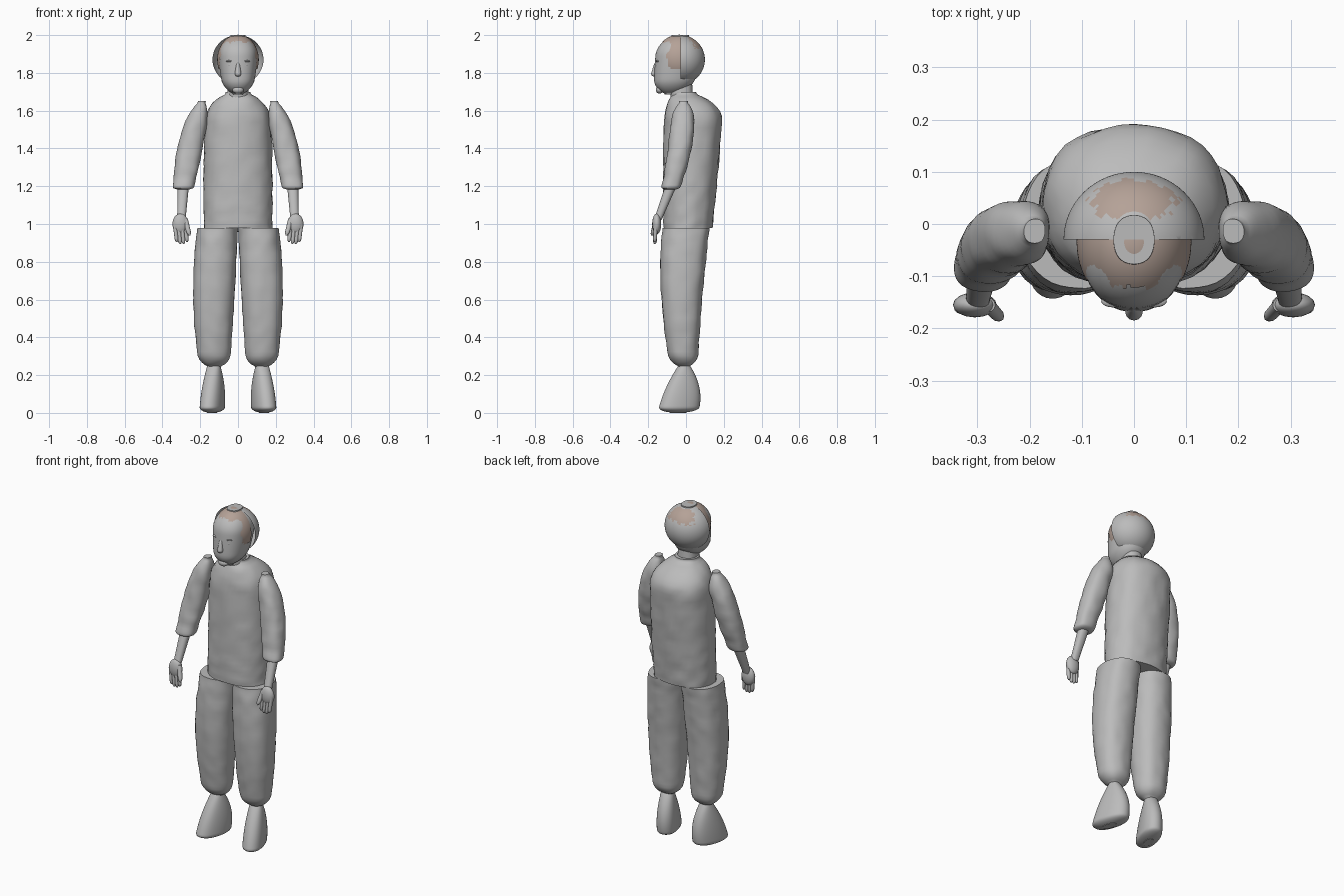
import bpy, bmesh, math
from mathutils import Vector, noise

cube = bpy.data.objects.get("Cube")
if cube:
    bpy.data.objects.remove(cube, do_unlink=True)


def material(name, rgb):
    mat = bpy.data.materials.new(name)
    mat.use_nodes = True
    mat.diffuse_color = (*rgb, 1)
    mat.node_tree.nodes["Principled BSDF"].inputs["Base Color"].default_value = (*rgb, 1)
    return mat


GREY = material("plain grey", (.5, .5, .5))
BROWN = material("hair brown", (.46, .36, .31))


def finish(name, bm):
    """Turn the bmesh into a smooth shaded object."""
    bmesh.ops.recalc_face_normals(bm, faces=bm.faces)
    mesh = bpy.data.meshes.new(name)
    bm.to_mesh(mesh)
    bm.free()
    mesh.materials.append(GREY)
    mesh.materials.append(BROWN)
    part = bpy.data.objects.new(name, mesh)
    bpy.context.collection.objects.link(part)
    bpy.ops.object.select_all(action="DESELECT")
    bpy.context.view_layer.objects.active = part
    part.select_set(True)
    bpy.ops.object.shade_smooth_by_angle(angle=math.radians(50))
    return part


def through(rows, z):
    """Smooth curve through a few rows, each one led by its height."""
    total = Vector.Fill(4, 0)
    for row in rows:
        weight = math.prod((z - other[0]) / (row[0] - other[0])
                           for other in rows if other is not row)
        total = total + Vector(row[1:]) * weight
    return total


def rounding(distance, reach):
    """Quarter-ellipse scale that closes the end of a loft."""
    if distance >= reach:
        return 1
    gap = 1 - max(distance / reach, .08)
    return math.sqrt(1 - gap * gap)


def loft(name, *rows, ends=(0, 0), side=1, lean=0, wrinkle=0, segments=40, levels=32):
    """Stack rounded rings; a row is height, centre x, centre y, half width, half depth."""
    bm = bmesh.new()
    bottom, top = rows[0][0], rows[-1][0]
    rings = []
    for level in range(levels + 1):
        z = bottom + (top - bottom) * (1 - math.cos(math.pi * level / levels)) / 2
        x, y, width, depth = through(rows, z)
        scale = rounding(z - bottom, ends[0]) * rounding(top - z, ends[1])
        y += lean * (1 - scale)
        ring = []
        for k in range(segments):
            angle = math.tau * k / segments
            out = Vector((math.cos(angle), math.sin(angle), 0))
            # Slightly squared ring
            out /= (out.x ** 4 + out.y ** 4) ** .06
            point = Vector((x + out.x * width * scale, y + out.y * depth * scale, z))
            point += out * wrinkle * noise.noise(point * 18)
            ring.append(bm.verts.new((side * point.x, point.y, z)))
        rings.append(ring)
    for low, high in zip(rings, rings[1:]):
        for k in range(segments):
            bm.faces.new((low[k - 1], low[k], high[k], high[k - 1]))
    bm.faces.new(rings[0])
    bm.faces.new(rings[-1])
    return finish(name, bm)


def ellipsoid(loc, size, detail):
    bm = bmesh.new()
    bmesh.ops.create_uvsphere(bm, u_segments=detail, v_segments=detail, radius=1)
    bmesh.ops.scale(bm, vec=size, verts=bm.verts)
    bmesh.ops.translate(bm, vec=loc, verts=bm.verts)
    return bm


def ball(name, loc, size):
    return finish(name, ellipsoid(loc, size, 16))


def hair(name, loc, size, keep, brown):
    """Ellipsoid shell cut down and coloured by rules on the face centres."""
    bm = ellipsoid(loc, size, 64)
    bmesh.ops.bisect_plane(bm, geom=bm.verts[:] + bm.edges[:] + bm.faces[:],
                           plane_co=(0, -.03, 0), plane_no=(0, 1, 0))
    lost = [face for face in bm.faces if not keep(face.calc_center_median())]
    bmesh.ops.delete(bm, geom=lost, context="FACES")
    for face in bm.faces:
        face.material_index = int(brown(face.calc_center_median()))
    return finish(name, bm)


# Rules for the edges of the hair
def behind_ears(p):
    return p.y > -.03 and p.z > 1.76


def crown_patch(p):
    reach = Vector((p.x / 2, p.y - .045)).length
    return p.z > 1.9 and reach < .04 + .01 * noise.noise(p * 90)


def fringe(p):
    hairline = -.12 + max(0, 1.93 - p.z) / 3 + .01 * noise.noise(p * 90)
    return p.z > 1.82 and hairline < p.y < -.03


# Tunic and neck
loft("tunic", (.98, 0, .01, .18, .13), (1.4, 0, .03, .18, .15), (1.7, 0, .045, .17, .155),
     ends=(0, .16), lean=-.09, wrinkle=.006)
loft("neck", (1.64, 0, -.02, .06, .06), (1.78, 0, -.03, .05, .06))

# Head and face
loft("head", (1.685, 0, -.08, .07, .09), (1.85, 0, -.045, .1, .12), (2, 0, -.03, .1, .12),
     ends=(.08, .11))
loft("nose", (1.78, 0, -.165, .02, .025), (1.86, 0, -.155, .008, .01), ends=(.02, .02))
ball("upper_lip", (0, -.15, 1.757), (.027, .013, .006))
ball("lower_lip", (0, -.148, 1.745), (.022, .013, .007))
ball("chin", (0, -.14, 1.71), (.03, .02, .02))

# Half dome at the back, fringe around the face
hair("back_hair", (0, -.03, 1.87), (.135, .13, .13), behind_ears, crown_patch)
hair("front_hair", (0, -.035, 1.87), (.11, .13, .132), fringe, lambda p: True)

for side, label in ((1, "left_"), (-1, "right_")):
    ball(label + "eye", (side * .037, -.146, 1.84), (.017, .012, .009))
    ball(label + "brow", (side * .039, -.148, 1.862), (.024, .012, .006))

    # Arm and hand
    loft(label + "sleeve", (1.18, .29, -.085, .054, .05), (1.42, .25, -.03, .066, .063),
         (1.65, .19, -.015, .05, .06), ends=(.015, .14), side=side, wrinkle=.005)
    loft(label + "forearm", (1.02, .3, -.15, .022, .02), (1.2, .29, -.08, .03, .03), side=side)
    ball(label + "palm", (side * .305, -.155, 1), (.042, .024, .055))
    for finger in range(4):
        x = .28 + .018 * finger
        tip = .89 + .01 * abs(finger - 1.5)
        loft(f"{label}finger_{finger + 1}", (tip, x - .01, -.165, .01, .01),
             (1, x, -.16, .011, .011), ends=(.015, 0), side=side, segments=12, levels=10)
    loft(label + "thumb", (.94, .257, -.18, .012, .011), (1.03, .28, -.155, .014, .013),
         ends=(.02, 0), side=side, segments=12, levels=10)

    # Trouser leg gathered above the foot
    loft(label + "trouser_leg", (.24, .125, -.01, .08, .07), (.7, .125, -.02, .112, .115),
         (.98, .108, 0, .107, .125), ends=(.07, 0), side=side, wrinkle=.004)

    # Foot turned slightly outward
    foot = loft(label + "foot", (0, 0, -.045, .058, .11), (.12, 0, -.02, .055, .095),
                (.25, 0, -.01, .035, .03), ends=(.03, 0))
    foot.location.x = side * .125
    foot.rotation_euler.z = side * .3
